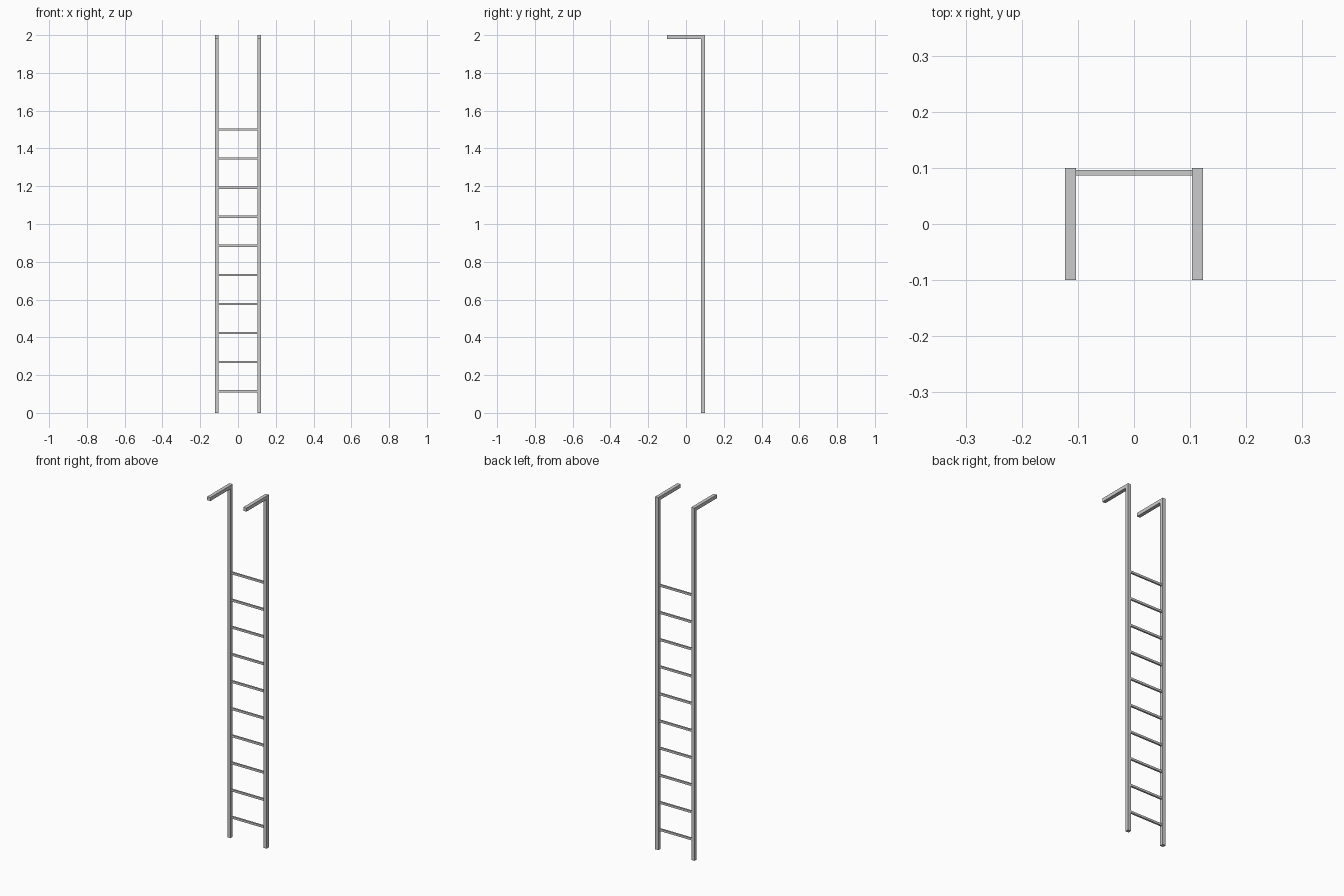
import bpy, bmesh

if "Cube" in bpy.data.objects:
    bpy.data.objects.remove(bpy.data.objects["Cube"])

RAIL = 0.02        # square tube size
INNER, OUTER = 0.103, 0.123


def mesh_object(name, bm):
    bmesh.ops.recalc_face_normals(bm, faces=bm.faces[:])
    mesh = bpy.data.meshes.new(name)
    bm.to_mesh(mesh)
    bm.free()
    ob = bpy.data.objects.new(name, mesh)
    bpy.context.collection.objects.link(ob)
    return ob


# Side rail: hooked L profile in the y-z plane, extruded along x
def rail(name, x0):
    profile = [(0.1, 0), (0.1, 2), (-0.1, 2), (-0.1, 2 - RAIL),
               (0.1 - RAIL, 2 - RAIL), (0.1 - RAIL, 0)]
    bm = bmesh.new()
    face = bm.faces.new([bm.verts.new((x0, y, z)) for y, z in profile])
    ext = bmesh.ops.extrude_face_region(bm, geom=[face], use_keep_orig=True)
    verts = [v for v in ext["geom"] if isinstance(v, bmesh.types.BMVert)]
    bmesh.ops.translate(bm, verts=verts, vec=(OUTER - INNER, 0, 0))
    return mesh_object(name, bm)


rail("left_rail", -OUTER)
rail("right_rail", INNER)


# Rungs: square bars evenly spaced between the rails
def rung(name, z):
    bm = bmesh.new()
    bmesh.ops.create_cube(bm, size=1)
    bmesh.ops.scale(bm, verts=bm.verts, vec=(2 * INNER + 0.002, 0.01, 0.012))
    bmesh.ops.translate(bm, verts=bm.verts, vec=(0, 0.091, z))
    return mesh_object(name, bm)


for i in range(10):
    rung(f"rung_{i + 1}", 0.115 + i * 0.1539)
